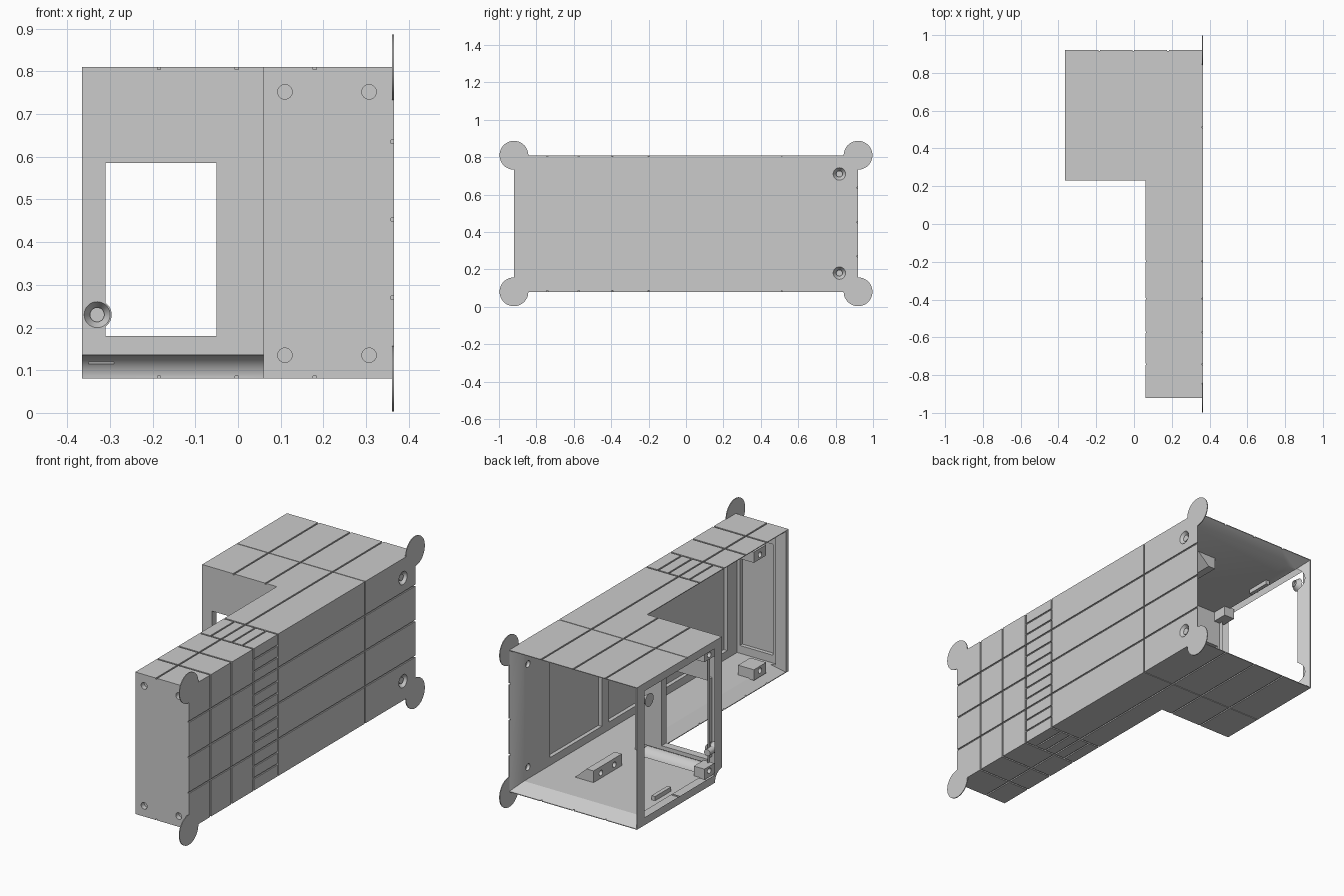
import bpy, bmesh
from math import pi
from mathutils import Matrix, Vector

cube = bpy.data.objects.get("Cube")
if cube:
    bpy.data.objects.remove(cube, do_unlink=True)

grey = bpy.data.materials.new("plain_grey")
grey.use_nodes = True
grey.diffuse_color = (0.6, 0.6, 0.6, 1)
grey.node_tree.nodes["Principled BSDF"].inputs["Base Color"].default_value = (0.6, 0.6, 0.6, 1)

X, Y, Z0, Z1 = 0.365, 0.92, 0.08, 0.81   # outer limits
XN, YW = 0.06, 0.23                      # narrow side plane, wide front plane
T = 0.04                                 # wall thickness
ZM = (Z0 + Z1) / 2


def box(bm, x0, x1, y0, y1, z0, z1):
    m = Matrix.Translation(((x0 + x1) / 2, (y0 + y1) / 2, (z0 + z1) / 2))
    bmesh.ops.create_cube(bm, size=1, matrix=m @ Matrix.Diagonal((x1 - x0, y1 - y0, z1 - z0, 1)))


def cone(bm, start, direction, length, r0, r1, sides=32):
    d = Vector(direction)
    m = Matrix.Translation(Vector(start) + d * length / 2) @ d.to_track_quat('Z', 'Y').to_matrix().to_4x4()
    bmesh.ops.create_cone(bm, cap_ends=True, segments=sides, radius1=r0, radius2=r1, depth=length, matrix=m)


def prism(bm, points, z0, z1):
    f = bm.faces.new([bm.verts.new((x, y, z0)) for x, y in points])
    up = bmesh.ops.extrude_face_region(bm, geom=[f])["geom"]
    bmesh.ops.translate(bm, vec=(0, 0, z1 - z0), verts=[v for v in up if isinstance(v, bmesh.types.BMVert)])
    bmesh.ops.recalc_face_normals(bm, faces=bm.faces[:])


def frustum(bm, outer, inner):
    """Tapered opening between two rings of four corners."""
    a = [bm.verts.new(p) for p in outer]
    b = [bm.verts.new(p) for p in inner]
    bm.faces.new(a)
    bm.faces.new(b[::-1])
    for i in range(4):
        j = (i + 1) % 4
        bm.faces.new((a[j], a[i], b[i], b[j]))
    bmesh.ops.recalc_face_normals(bm, faces=bm.faces[:])


def make(name, build):
    bm = bmesh.new()
    build(bm)
    me = bpy.data.meshes.new(name)
    bm.to_mesh(me)
    bm.free()
    me.materials.append(grey)
    ob = bpy.data.objects.new(name, me)
    bpy.context.scene.collection.objects.link(ob)
    return ob


def combine(target, build, op='DIFFERENCE'):
    tool = make("tool", build)
    tool.hide_render = True
    mod = target.modifiers.new("cut", 'BOOLEAN')
    mod.object, mod.operation, mod.solver, mod.use_self = tool, op, 'EXACT', True
    bpy.context.view_layer.update()
    dg = bpy.context.evaluated_depsgraph_get()
    me = bpy.data.meshes.new_from_object(target.evaluated_get(dg))
    target.modifiers.clear()
    target.data = me
    bpy.data.objects.remove(tool, do_unlink=True)


def plan(t):
    return [(X - t, -Y + t), (X - t, Y - t), (-X + t, Y - t),
            (-X + t, YW + t), (XN + t, YW + t), (XN + t, -Y + t)]


# hollow L-shaped shell
shell = make("shell", lambda bm: prism(bm, plan(0), Z0, Z1))
combine(shell, lambda bm: prism(bm, plan(T), Z0 + T, Z1 - T))


# chamfered back and side openings
def back_opening(bm):
    def ring(m, y):
        return [(-X + m, y, Z0 + m), (X - m, y, Z0 + m), (X - m, y, Z1 - m), (-X + m, y, Z1 - m)]
    frustum(bm, ring(0.003, Y + 0.001), ring(T + 0.001, Y - 0.07))


def side_opening(bm):
    def ring(m, x):
        y1 = YW - 0.003
        return [(x, -Y + 0.02 + m, Z0 + m), (x, y1, Z0 + m), (x, y1, Z1 - m), (x, -Y + 0.02 + m, Z1 - m)]
    frustum(bm, ring(0.003, XN - 0.001), ring(T + 0.001, XN + 0.06))


def square_openings(bm):
    box(bm, -X - 0.1, -X + 0.1, YW + 0.06, Y - 0.06, Z0 + T, Z1 - T)
    box(bm, -0.31, -0.05, YW - 0.1, YW + 0.1, 0.18, 0.585)


def pockets(bm):
    for y0, y1 in ((0.22, 0.64), (-0.8, 0.16)):
        box(bm, X - 0.06, X - 0.02, y0, y1, 0.16, 0.73)
    box(bm, 0.12, 0.31, -Y + 0.02, -Y + 0.06, 0.16, 0.73)


for cutter in (back_opening, side_opening, square_openings, pockets):
    combine(shell, cutter)


# screw bosses and the strip behind the cove
def bosses(bm):
    box(bm, -X, XN, YW, YW + 0.08, Z0, Z0 + 0.08)
    for z in (0.18, 0.71):
        cone(bm, (-X, 0.83, z), (1, 0, 0), T, 0.065, 0.065)
    cone(bm, (-0.33, YW, 0.23), (0, 1, 0), T, 0.034, 0.034)


def drill(bm, start, direction, r_out=0.034, r_in=0.017):
    d = Vector(direction)
    cone(bm, Vector(start) - d * 0.001, d, 0.025, r_out, r_in)
    cone(bm, Vector(start) + d * 0.01, d, 0.06, r_in, r_in)


def holes(bm):
    for z in (0.18, 0.71):
        drill(bm, (X, 0.82, z), (-1, 0, 0))
        drill(bm, (-X, 0.82, z), (1, 0, 0))
    drill(bm, (-0.33, YW, 0.23), (0, 1, 0), 0.031)
    for x in (0.11, 0.307):
        for z in (0.135, 0.752):
            cone(bm, (x, -Y - 0.01, z), (0, 1, 0), 0.035, 0.017, 0.017)


def cove(bm):
    cone(bm, (-X - 0.01, YW, Z0), (1, 0, 0), XN + X + 0.01, 0.056, 0.056, 48)


combine(shell, bosses, 'UNION')
combine(shell, cove)
combine(shell, holes)

# panel grooves on the flank, the top and the underside
G, D = 0.004, 0.006
cross = (-0.743, -0.573, -0.395, -0.198)


def flank_grooves(bm):
    for z in (0.27, 0.453, 0.635):
        box(bm, X - D, X + D, -Y - 0.01, Y + 0.01, z - G, z + G)
    for y in cross + (0.512,):
        box(bm, X - D, X + D, y - G, y + G, Z0 - 0.01, Z1 + 0.01)
    for i in range(11):
        z = 0.143 + i * 0.061
        if i not in (2, 5, 8):
            box(bm, X - D, X + D, cross[2], cross[3], z - G, z + G)


def flat_grooves(z):
    def build(bm):
        for x, y0 in ((0.18, -Y), (-0.003, YW), (-0.185, YW)):
            box(bm, x - G, x + G, y0 - 0.01, Y + 0.01, z - D, z + D)
        for y in cross:
            box(bm, XN - 0.01, X + 0.01, y - G, y + G, z - D, z + D)
        box(bm, -X - 0.01, X + 0.01, 0.512 - G / 2, 0.512 + G / 2, z - D, z + D)
        for x in (0.12, 0.24, 0.30):
            box(bm, x - G, x + G, cross[2], cross[3], z - D, z + D)
    return build


for cutter in (flank_grooves, flat_grooves(Z1), flat_grooves(Z0)):
    combine(shell, cutter)

# thin round corner tabs
for name, y, z in (("front_low", -Y, Z0), ("front_high", -Y, Z1), ("back_low", Y, Z0), ("back_high", Y, Z1)):
    make(name + "_tab", lambda bm: cone(bm, (X - 0.004, y, z), (1, 0, 0), 0.004, 0.077, 0.077, 48))


# inner mounting blocks, mirrored between floor and ceiling
def wedge(bm, s):
    def z(h):
        return ZM + s * (h - ZM)
    a = [(0.05, z(0.115)), (0.05, z(0.18)), (0.09, z(0.18)), (0.16, z(0.115))]
    frustum(bm, [(x, 0.45, h) for x, h in a], [(x, 0.68, h) for x, h in a])


def small_block(x0, x1, y0, y1):
    def build(bm, s):
        z0, z1 = sorted((ZM + s * (0.115 - ZM), ZM + s * (0.17 - ZM)))
        box(bm, x0, x1, y0, y1, z0, z1)
    return build


def block_holes(x, ys, s):
    def build(bm):
        for y in ys:
            cone(bm, (x - 0.01, y, ZM + s * (0.147 - ZM)), (1, 0, 0), 0.04, 0.014, 0.014, 20)
    return build


blocks = (("middle_block", wedge, 0.05, (0.51, 0.62)),
          ("front_block", small_block(0.09, 0.18, -0.78, -0.68), 0.09, (-0.73,)),
          ("corner_block", small_block(-0.35, -0.29, 0.27, 0.35), -0.35, (0.31,)))
for s, level in ((1, "lower"), (-1, "upper")):
    for name, build, x, ys in blocks:
        ob = make(level + "_" + name, lambda bm: build(bm, s))
        combine(ob, block_holes(x, ys, s))
    # locating rib near the open side
    zc = ZM + s * (0.13 - ZM)
    make(level + "_rib", lambda bm: box(bm, -0.3, -0.28, 0.55, 0.68, zc - 0.012, zc + 0.012))

for ob in list(bpy.context.scene.objects):
    if ob.type == 'MESH' and ob.data.materials and ob.data.materials[0] == grey:
        bpy.ops.object.select_all(action='DESELECT')
        ob.select_set(True)
        bpy.context.view_layer.objects.active = ob
        bpy.ops.object.shade_smooth_by_angle(angle=pi / 6)
